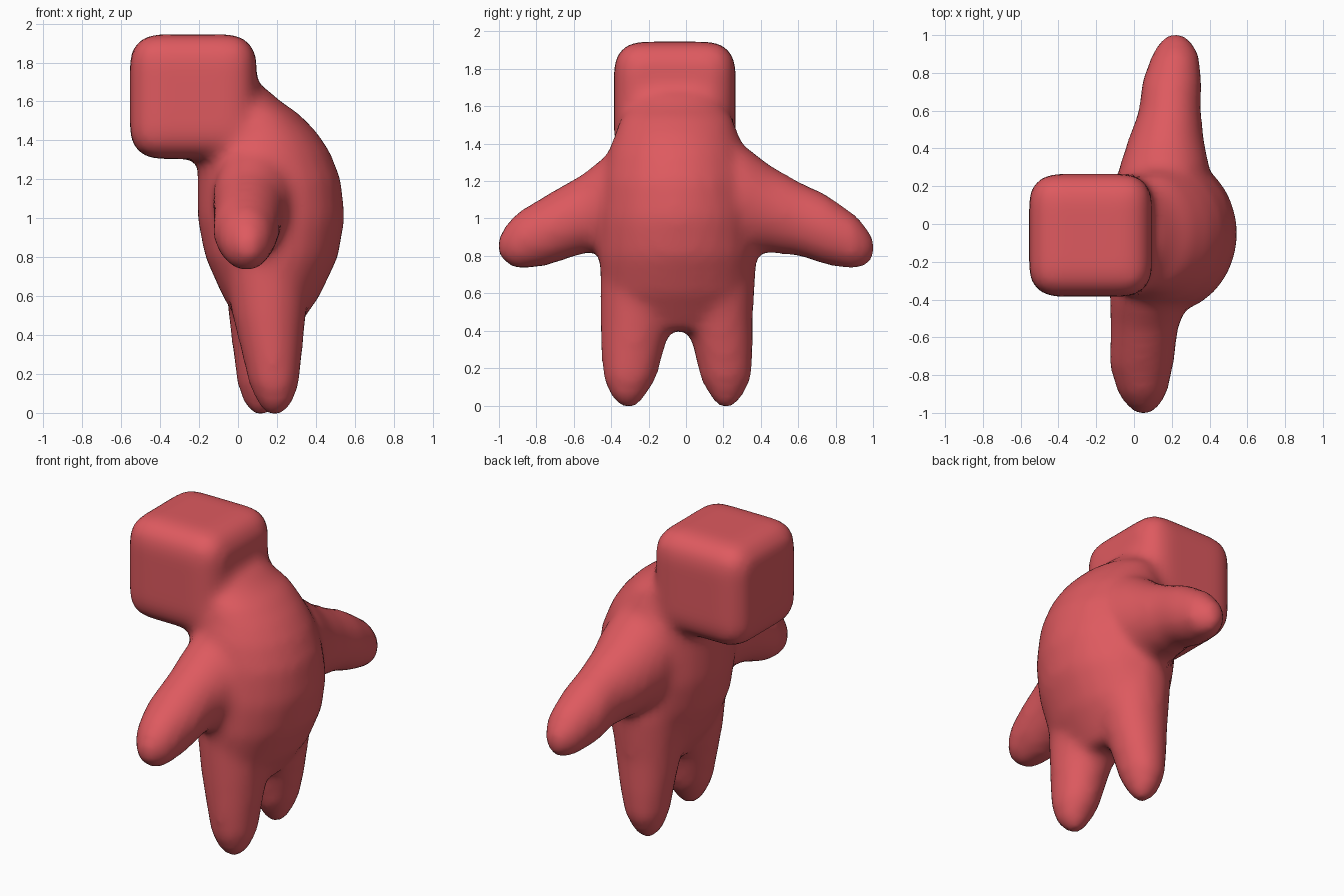
import bpy, bmesh, math
from mathutils import Vector, Matrix

cube = bpy.data.objects.get("Cube")
if cube:
    bpy.data.objects.remove(cube, do_unlink=True)

RED = (0.73, 0.102, 0.115, 1)
mat = bpy.data.materials.new("coral_red")
mat.use_nodes = True
mat.diffuse_color = RED
bsdf = next(n for n in mat.node_tree.nodes if n.type == "BSDF_PRINCIPLED")
bsdf.inputs["Base Color"].default_value = RED
bsdf.inputs["Roughness"].default_value = 0.6

bm = bmesh.new()


def loft(rings, place, sides=24):
    """Closed tube through elliptical rings (pos, u, v, radius_u, radius_v)."""
    loops = []
    for pos, u, v, ru, rv in rings:
        angles = [math.tau * i / sides for i in range(sides)]
        loops.append([bm.verts.new(place(pos, u + ru * math.cos(a), v + rv * math.sin(a)))
                      for a in angles])
    for a, b in zip(loops, loops[1:]):
        for i in range(sides):
            j = (i + 1) % sides
            bm.faces.new((a[i], a[j], b[j], b[i]))
    bm.faces.new(loops[0])
    bm.faces.new(loops[-1])


def upright(z, x, y):
    return Vector((x, y, z))


def sideways(y, x, z):
    return Vector((x, y, z))


# Head: heavily rounded box
head = bmesh.ops.create_cube(bm, size=1, matrix=Matrix.Translation((-0.23, -0.06, 1.625))
                             @ Matrix.Diagonal((0.65, 0.65, 0.64, 1)))
edges = list({e for v in head["verts"] for e in v.link_edges})
bmesh.ops.bevel(bm, geom=edges, offset=0.14, segments=4, profile=0.5, affect="EDGES")

# Torso and neck: height, front x, back x, half width
profile = [(0.40, 0.05, 0.28, 0.24), (0.50, -0.02, 0.35, 0.33), (0.60, -0.08, 0.42, 0.39),
           (0.80, -0.17, 0.515, 0.42), (1.00, -0.21, 0.55, 0.42), (1.20, -0.21, 0.53, 0.40),
           (1.35, -0.21, 0.47, 0.37), (1.45, -0.16, 0.40, 0.33), (1.54, -0.12, 0.31, 0.30),
           (1.60, -0.10, 0.22, 0.25), (1.68, -0.10, 0.13, 0.22)]
loft([(z, (a + b) / 2, -0.05, (b - a) / 2, w) for z, a, b, w in profile], upright)

# Legs
loft([(0.80, 0.15, -0.23, 0.23, 0.23), (0.50, 0.16, -0.26, 0.19, 0.20),
      (0.30, 0.175, -0.285, 0.155, 0.17), (0.15, 0.185, -0.30, 0.13, 0.145),
      (0.05, 0.19, -0.31, 0.09, 0.095), (-0.01, 0.19, -0.31, 0.04, 0.04)], upright)
loft([(0.80, 0.15, 0.15, 0.23, 0.23), (0.50, 0.14, 0.17, 0.19, 0.19),
      (0.30, 0.13, 0.20, 0.155, 0.16), (0.15, 0.12, 0.213, 0.125, 0.14),
      (0.05, 0.115, 0.215, 0.085, 0.09), (-0.01, 0.115, 0.215, 0.04, 0.04)], upright)

# Arms
loft([(-0.15, 0.10, 1.14, 0.22, 0.30), (-0.40, 0.08, 1.09, 0.21, 0.27),
      (-0.55, 0.055, 1.025, 0.18, 0.215), (-0.75, 0.04, 0.935, 0.17, 0.19),
      (-0.90, 0.045, 0.88, 0.13, 0.155), (-0.97, 0.05, 0.86, 0.08, 0.10),
      (-1.01, 0.05, 0.85, 0.03, 0.04)], sideways)
loft([(0.08, 0.15, 1.14, 0.24, 0.30), (0.30, 0.16, 1.11, 0.24, 0.29),
      (0.45, 0.17, 1.05, 0.20, 0.235), (0.60, 0.19, 1.00, 0.165, 0.20),
      (0.75, 0.20, 0.94, 0.16, 0.19), (0.90, 0.22, 0.875, 0.125, 0.15),
      (0.97, 0.22, 0.85, 0.08, 0.10), (1.01, 0.22, 0.84, 0.03, 0.04)], sideways)

bmesh.ops.recalc_face_normals(bm, faces=bm.faces)
mesh = bpy.data.meshes.new("figure_body")
bm.to_mesh(mesh)
bm.free()
mesh.materials.append(mat)
body = bpy.data.objects.new("figure_body", mesh)
bpy.context.collection.objects.link(body)

# Fuse the parts into one soft skin
remesh = body.modifiers.new("fuse", "REMESH")
remesh.mode = "VOXEL"
remesh.voxel_size = 0.03
remesh.use_smooth_shade = True
soften = body.modifiers.new("soften", "SMOOTH")
soften.factor = 0.5
soften.iterations = 10
for poly in mesh.polygons:
    poly.use_smooth = True
